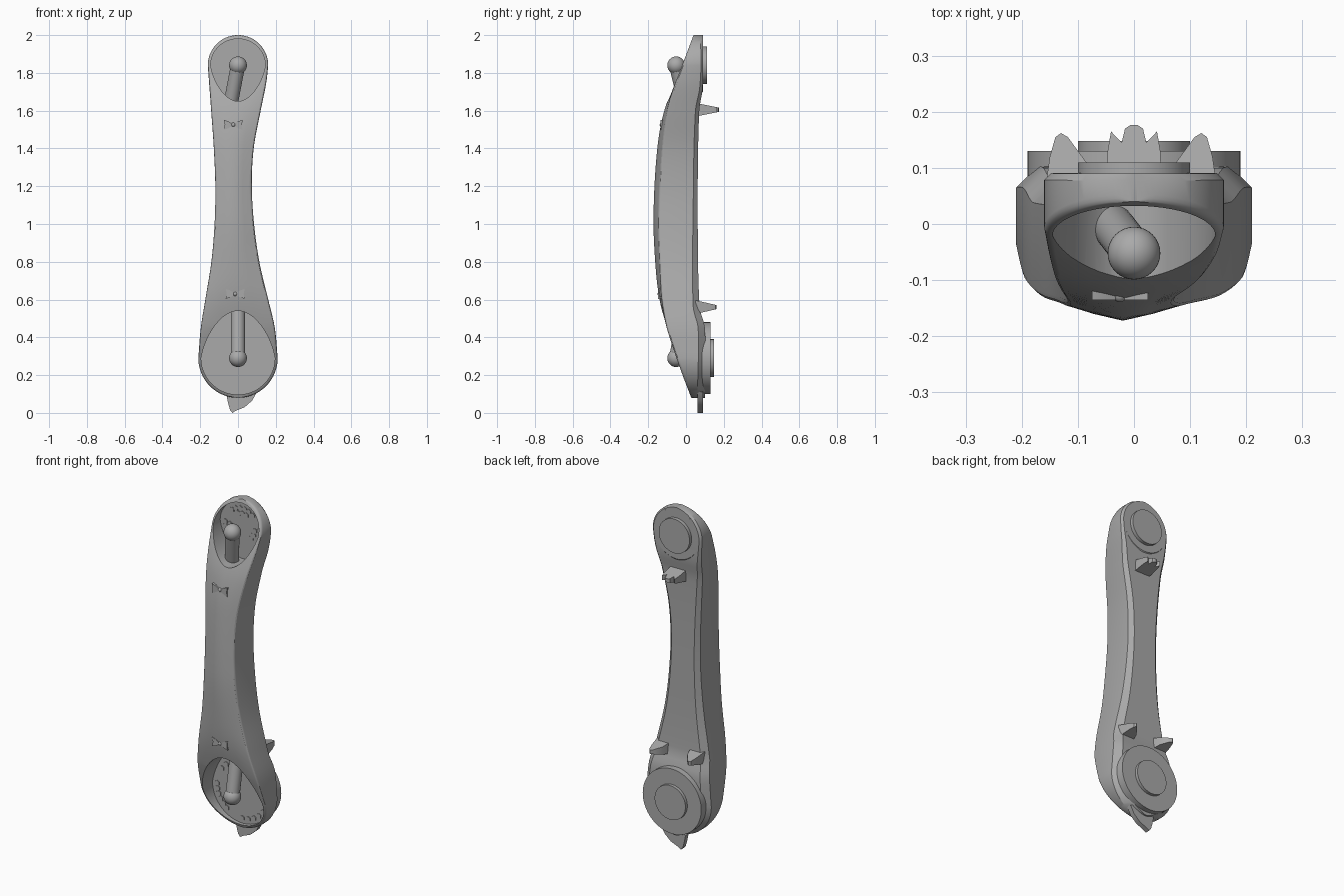
import bpy, bmesh
from math import sin, cos, pi, sqrt, radians
from mathutils import Vector, Matrix

cube = bpy.data.objects.get("Cube")
if cube:
    bpy.data.objects.remove(cube, do_unlink=True)

grey = bpy.data.materials.new("plain grey")
grey.use_nodes = True
GREY = (0.4, 0.4, 0.4, 1)
grey.diffuse_color = GREY
grey.node_tree.nodes["Principled BSDF"].inputs["Base Color"].default_value = GREY


def finish(name, bm, smooth=35):
    bmesh.ops.recalc_face_normals(bm, faces=bm.faces)
    mesh = bpy.data.meshes.new(name)
    bm.to_mesh(mesh)
    bm.free()
    mesh.materials.append(grey)
    obj = bpy.data.objects.new(name, mesh)
    bpy.context.collection.objects.link(obj)
    if smooth:
        soften(obj, smooth)
    return obj


def soften(obj, angle):
    bpy.ops.object.select_all(action='DESELECT')
    obj.select_set(True)
    bpy.context.view_layer.objects.active = obj
    bpy.ops.object.shade_smooth_by_angle(angle=radians(angle))


def curve(table, z):
    """Smooth value at height z from (height, value) pairs."""
    n = len(table)
    z = min(max(z, table[0][0]), table[-1][0])
    i = next(k for k in range(n - 1) if z <= table[k + 1][0])

    def slope(k):
        a, b = table[max(k - 1, 0)], table[min(k + 1, n - 1)]
        return (b[1] - a[1]) / (b[0] - a[0])
    (z0, v0), (z1, v1) = table[i], table[i + 1]
    h = z1 - z0
    t = (z - z0) / h
    return ((1 + 2 * t) * (1 - t) ** 2 * v0 + t * (1 - t) ** 2 * h * slope(i)
            + t * t * (3 - 2 * t) * v1 + t * t * (t - 1) * h * slope(i + 1))


def loft(bm, rings):
    rows = [[bm.verts.new(p) for p in ring] for ring in rings]
    for a, b in zip(rows, rows[1:]):
        for i in range(len(a)):
            j = (i + 1) % len(a)
            bm.faces.new((a[i], a[j], b[j], b[i]))
    bm.faces.new(rows[0])
    bm.faces.new(rows[-1])


def disc(name, z, r, y0, y1, bevel=0.0):
    """Round plate facing backwards."""
    bm = bmesh.new()
    spin = [(sin(2 * pi * i / 64), cos(2 * pi * i / 64)) for i in range(64)]
    steps = [(r, y0), (r, y1 - bevel), (r - bevel, y1)] if bevel else [(r, y0), (r, y1)]
    loft(bm, [[(q * s, y, z + q * c) for s, c in spin] for q, y in steps])
    return finish(name, bm)


# Handle body: lofted cross-sections with round ends
LOW, HIGH, R_LOW, R_HIGH = 0.29, 1.84, 0.21, 0.16
left_edge = [(.29, -.21), (.45, -.197), (.6, -.173), (.8, -.141), (1, -.124),
             (1.2, -.12), (1.4, -.128), (1.6, -.142), (1.84, -.16)]
right_edge = [(.29, .21), (.45, .195), (.6, .16), (.8, .113), (1, .085),
              (1.2, .073), (1.4, .083), (1.6, .12), (1.75, .15), (1.84, .16)]
front_y = [(.08, .028), (.2, -.018), (.4, -.087), (.6, -.14), (.8, -.163),
           (1.05, -.172), (1.4, -.152), (1.6, -.115), (1.8, -.036), (2, .04)]
back_y = [(.08, .1), (.45, .1), (.56, .072), (1.1, .062), (1.6, .07), (1.72, .088), (2, .09)]
ridge = [(.45, 0), (.75, .02), (1.1, .024), (1.5, .02), (1.75, 0)]
chamfer = [(.08, .04), (.5, .035), (1.1, .024), (1.6, .02), (1.8, .012)]

heights = [LOW - R_LOW * cos(radians(a)) for a in range(2, 90, 4)]
heights += [LOW + (HIGH - LOW) * i / 48 for i in range(49)]
heights += [HIGH + R_HIGH * sin(radians(a)) for a in range(4, 90, 4)]


def section(z):
    a, b = curve(left_edge, z), curve(right_edge, z)
    mid, w = (a + b) / 2, (b - a) / 2
    if z < LOW:
        w *= sqrt(1 - ((LOW - z) / R_LOW) ** 2)
    if z > HIGH:
        w *= sqrt(1 - ((z - HIGH) / R_HIGH) ** 2)
    f, bk, v, c = (curve(t, z) for t in (front_y, back_y, ridge, chamfer))
    r = min(0.014, w * 0.4)
    half = [(w * 0.5, f + v * 0.5), (w - r, f + v)]
    half += [(w - r + r * sin(q), f + v + r - r * cos(q)) for q in (pi / 6, pi / 3, pi / 2)]
    half += [(w, bk - c), (w - min(c, w * 0.5), bk)]
    pts = [(0, f)] + half + [(-x, y) for x, y in reversed(half)]
    return [(mid + x, y, z) for x, y in pts]


bm = bmesh.new()
loft(bm, [section(z) for z in heights])
body = finish("handle_body", bm, 0)


# Egg-shaped recesses in both ends
def cut_recess(zc, hw, up, down, tip):
    ring = []
    for i in range(72):
        t = 2 * pi * i / 72
        s = sin(t)
        x = hw * cos(t) * (1 - 0.2 * max(0, s * tip))
        ring.append((x, zc + s * (up if s > 0 else down)))
    bm = bmesh.new()
    loft(bm, [[(x, y, z) for x, z in ring] for y in (-0.4, 0.042)])
    cutter = finish("recess_cutter", bm, 0)
    cutter.hide_render = True
    mod = body.modifiers.new("recess", 'BOOLEAN')
    mod.operation, mod.solver, mod.object = 'DIFFERENCE', 'EXACT', cutter
    bpy.context.view_layer.objects.active = body
    bpy.ops.object.modifier_apply(modifier=mod.name)
    bpy.data.objects.remove(cutter, do_unlink=True)


cut_recess(HIGH, 0.145, 0.14, 0.19, -1)
cut_recess(LOW, 0.195, 0.25, 0.193, 1)
soften(body, 30)


# Ball-ended pegs inside the recesses
def peg(name, ball, foot):
    ball, foot = Vector(ball), Vector(foot)
    axis = foot - ball
    bm = bmesh.new()
    bmesh.ops.create_uvsphere(bm, u_segments=32, v_segments=20, radius=0.047,
                              matrix=Matrix.Translation(ball))
    turn = axis.to_track_quat('Z', 'Y').to_matrix().to_4x4()
    bmesh.ops.create_cone(bm, cap_ends=True, segments=32, radius1=0.038, radius2=0.038,
                          depth=axis.length, matrix=Matrix.Translation((ball + foot) / 2) @ turn)
    finish(name, bm)


peg("upper_peg", (0, -0.052, HIGH), (-0.04, 0, 1.63))
peg("lower_peg", (0, -0.052, LOW), (0, 0, 0.56))


# Hexagonal studs on the recess floors, laid out along arcs
def studs(name, zc, arcs):
    bm = bmesh.new()
    for r, start, end, count in arcs:
        for i in range(count):
            a = radians(start + (end - start) * i / (count - 1))
            spot = Matrix.Translation((r * cos(a), 0.041, zc + r * sin(a)))
            bmesh.ops.create_cone(bm, cap_ends=True, segments=6, radius1=0.016, radius2=0.016,
                                  depth=0.008, matrix=spot @ Matrix.Rotation(pi / 2, 4, 'X'))
    finish(name, bm, 0)


studs("lower_studs", LOW, [(.163, 100, 145, 4), (.163, 0, 50, 5),
                           (.163, 270, 325, 5), (.163, 180, 232, 6)])
studs("upper_studs", HIGH, [(.105, 50, 130, 6), (.075, 70, 110, 3), (.11, -40, 0, 4),
                            (.08, -45, -5, 3), (.11, 180, 220, 4), (.08, 185, 225, 3)])

# Stepped round plates on the back
disc("upper_back_rim", HIGH + 0.003, 0.15, 0.05, 0.09, 0.006)
disc("upper_back_plate", HIGH, 0.1, 0.08, 0.11)
disc("lower_back_rim", LOW, 0.19, 0.07, 0.13)
disc("lower_back_plate", LOW, 0.1, 0.12, 0.148)


# Tapering fins that stand out from the back
def fin(name, outline, z, thick, tip=0.3):
    y0, y1 = min(p[1] for p in outline), max(p[1] for p in outline)
    bm = bmesh.new()
    loft(bm, [[(x, y, z + s * thick * (1 - (1 - tip) * (y - y0) / (y1 - y0)))
               for x, y in outline] for s in (-1, 1)])
    finish(name, bm)


crown = [(.05, .05), (.047, .13), (.041, .165), (.022, .145), (.016, .17), (.007, .176)]
fin("crown_fin", crown + [(-x, y) for x, y in reversed(crown)], 1.605, 0.036)
ear = [(.06, .05), (.075, .11), (.108, .155), (.12, .162), (.13, .155), (.14, .12), (.15, .05)]
for side, name in ((-1, "right_ear"), (1, "left_ear")):
    fin(name, [(side * x - (.01 if side < 0 else 0), y) for x, y in ear], 0.56, 0.036)


# Raised bow ornaments on the front
def bow(name, x, z, y):
    shape = [(.008, .008), (.03, .02), (.05, .026), (.045, 0), (.05, -.026), (.03, -.02), (.008, -.008)]
    bm = bmesh.new()
    for s in (-1, 1):
        loft(bm, [[(x + s * px, y + d, z + pz) for px, pz in shape] for d in (-0.008, 0.03)])
    bmesh.ops.create_uvsphere(bm, u_segments=16, v_segments=10, radius=0.012,
                              matrix=Matrix.Translation((x, y, z)))
    finish(name, bm)


bow("upper_bow", -0.025, 1.525, curve(front_y, 1.525) + 0.006)
bow("lower_bow", -0.015, 0.63, curve(front_y, 0.63) + 0.006)

# Small tail tab under the lower end
tail = [(-.06, .09), (-.052, .05), (-.042, .015), (-.03, 0), (-.01, .012),
        (.035, .03), (.075, .065), (.1, .11), (0, .14)]
bm = bmesh.new()
loft(bm, [[(x, y, z) for x, z in tail] for y in (0.062, 0.09)])
finish("tail_tab", bm)
